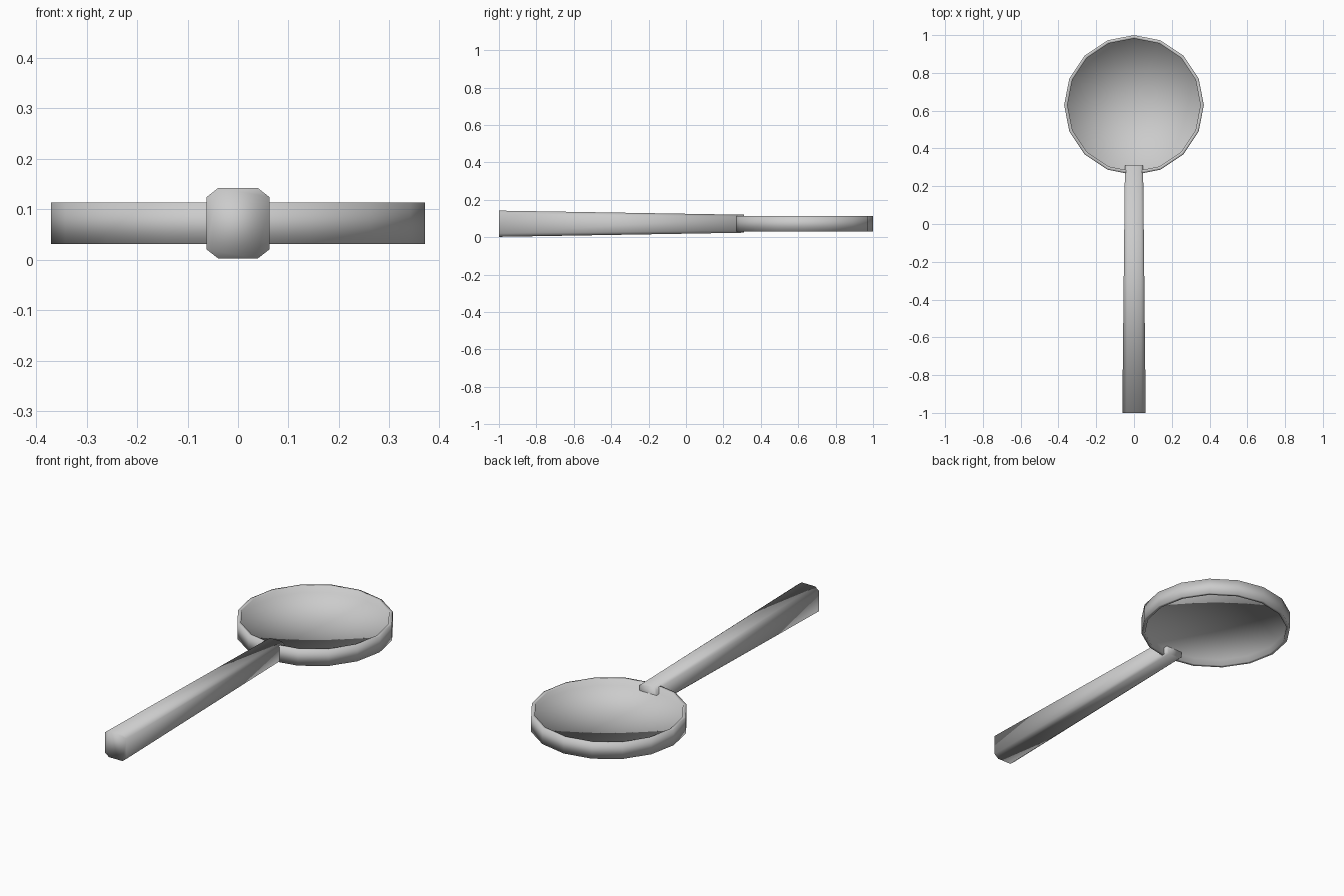
import bpy, bmesh
from math import cos, sin, tau

cube = bpy.data.objects.get("Cube")
if cube:
    bpy.data.objects.remove(cube, do_unlink=True)

grey = bpy.data.materials.new("plain grey")
grey.use_nodes = True
GREY = (0.6, 0.6, 0.6, 1)
grey.diffuse_color = GREY
grey.node_tree.nodes["Principled BSDF"].inputs["Base Color"].default_value = GREY

MID_Z = 0.072


def finish(name, bm):
    bmesh.ops.recalc_face_normals(bm, faces=bm.faces)
    for face in bm.faces:
        face.smooth = True
    mesh = bpy.data.meshes.new(name)
    bm.to_mesh(mesh)
    bm.free()
    mesh.materials.append(grey)
    obj = bpy.data.objects.new(name, mesh)
    bpy.context.collection.objects.link(obj)
    return obj


def bridge(bm, a, b):
    for i in range(len(a)):
        j = (i + 1) % len(a)
        bm.faces.new((a[i], a[j], b[j], b[i]))


# Round frame with a recessed lens pane on both sides
SIDES = 16
CENTRE_Y = 0.63
bm = bmesh.new()
profile = [(0.352, 0.008), (0.352, 0.041), (0.37, 0.041),
           (0.37, -0.041), (0.352, -0.041), (0.352, -0.008)]
rings = []
for radius, height in profile:
    rings.append([bm.verts.new((radius * cos(tau * i / SIDES),
                                CENTRE_Y + radius * sin(tau * i / SIDES),
                                MID_Z + height)) for i in range(SIDES)])
for a, b in zip(rings, rings[1:]):
    bridge(bm, a, b)
for ring, height in ((rings[0], 0.008), (rings[-1], -0.008)):
    hub = bm.verts.new((0, CENTRE_Y, MID_Z + height))
    for i in range(SIDES):
        bm.faces.new((ring[i], ring[(i + 1) % SIDES], hub))
finish("lens_and_frame", bm)


# Tapered handle with chamfered corners
def octagon(bm, y, half_w, half_h, cut_x, cut_z):
    w, h = half_w - cut_x, half_h - cut_z
    points = [(half_w, -h), (half_w, h), (w, half_h), (-w, half_h),
              (-half_w, h), (-half_w, -h), (-w, -half_h), (w, -half_h)]
    return [bm.verts.new((x, y, MID_Z + z)) for x, z in points]


bm = bmesh.new()
butt = octagon(bm, -1.0, 0.062, 0.07, 0.023, 0.018)
neck = octagon(bm, 0.31, 0.048, 0.048, 0.014, 0.012)
bridge(bm, butt, neck)
bm.faces.new(butt)
bm.faces.new(neck)
finish("handle", bm)
